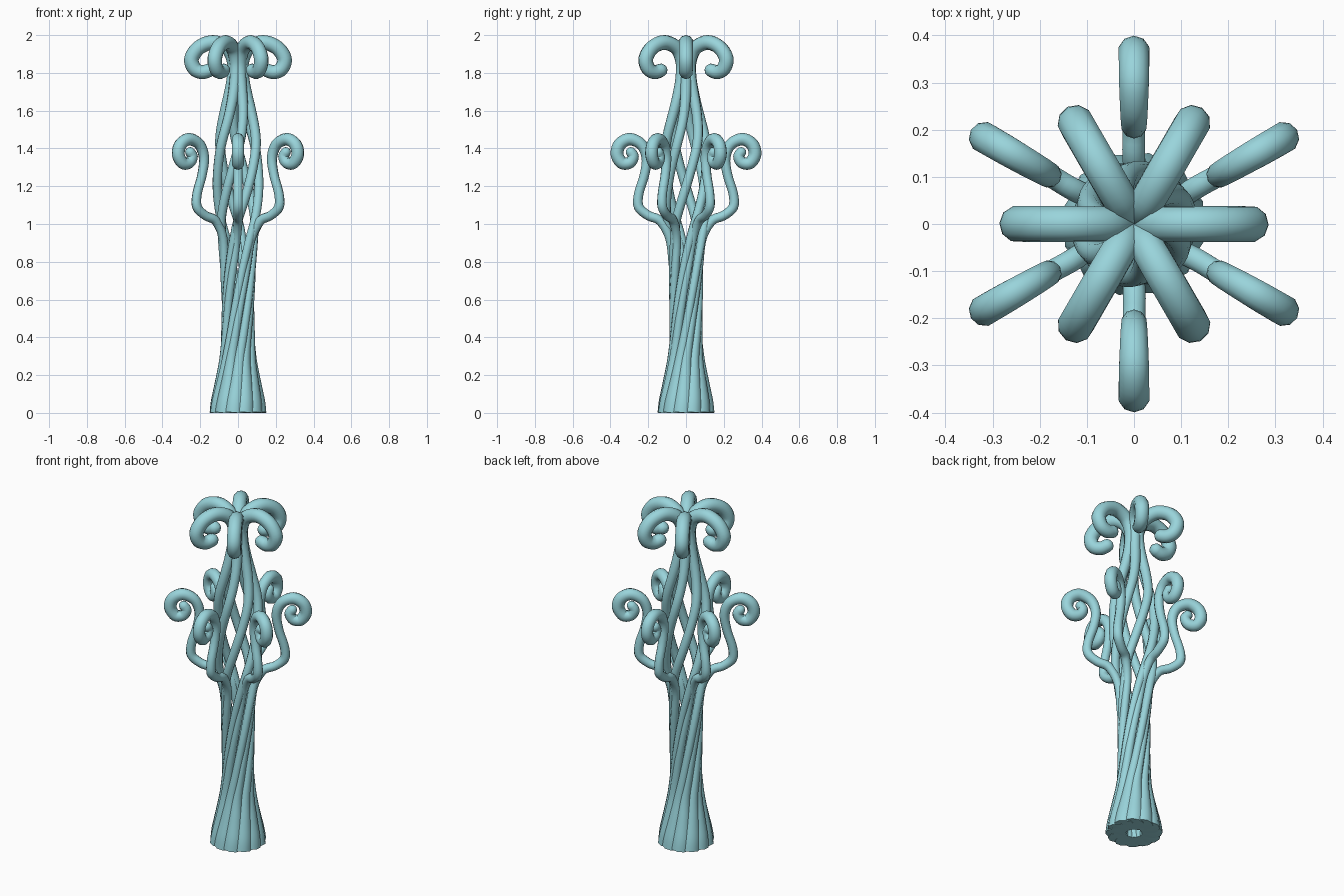
import bpy
from math import radians, cos, sin

if "Cube" in bpy.data.objects:
    bpy.data.objects.remove(bpy.data.objects["Cube"])

mat = bpy.data.materials.new("pale_teal")
mat.diffuse_color = (0.32, 0.66, 0.71, 1)
mat.use_nodes = True
mat.node_tree.nodes["Principled BSDF"].inputs["Base Color"].default_value = mat.diffuse_color


def smooth_path(keys, steps=5):
    """Catmull-Rom interpolation of (angle, radius, height, thickness) keys."""
    k = [keys[0]] + keys + [keys[-1]]
    out = []
    for i in range(1, len(k) - 2):
        for s in range(steps):
            t = s / steps
            out.append([0.5 * (2 * b + (c - a) * t + (2 * a - 5 * b + 4 * c - d) * t * t
                               + (3 * b - a - 3 * c + d) * t ** 3)
                        for a, b, c, d in zip(k[i - 1], k[i], k[i + 1], k[i + 2])])
    return out + [list(keys[-1])]


def round_tip(path):
    """Close the free end of a strand with a dome."""
    (_, r0, z0, _), (a, r1, z1, w) = path[-2], path[-1]
    n = ((r1 - r0) ** 2 + (z1 - z0) ** 2) ** 0.5
    dr, dz = (r1 - r0) / n, (z1 - z0) / n
    for t in (30, 60, 85):
        d = w * 0.9 * sin(radians(t))
        path.append([a, r1 + dr * d, z1 + dz * d, w * cos(radians(t))])
    return path


def strands(name, keys):
    """Six swept strands around the vertical axis, flat on the ground."""
    path = round_tip(smooth_path(keys))
    cu = bpy.data.curves.new(name + "_path", 'CURVE')
    cu.dimensions = '3D'
    cu.bevel_depth = 1.0
    cu.bevel_resolution = 3
    cu.use_fill_caps = True
    for i in range(6):
        sp = cu.splines.new('POLY')
        sp.points.add(len(path) - 1)
        for p, (a, r, z, w) in zip(sp.points, path):
            t = radians(a + 60 * i)
            p.co = (r * cos(t), r * sin(t), z, 1)
            p.radius = w
    tmp = bpy.data.objects.new(name + "_path", cu)
    bpy.context.collection.objects.link(tmp)
    bpy.context.view_layer.update()
    dg = bpy.context.evaluated_depsgraph_get()
    me = bpy.data.meshes.new_from_object(tmp.evaluated_get(dg))
    bpy.data.objects.remove(tmp)
    for v in me.vertices:
        v.co.z = max(v.co.z, 0)
    me.materials.clear()
    me.materials.append(mat)
    ob = bpy.data.objects.new(name, me)
    bpy.context.collection.objects.link(ob)
    bpy.ops.object.select_all(action='DESELECT')
    ob.select_set(True)
    bpy.context.view_layer.objects.active = ob
    bpy.ops.object.shade_smooth_by_angle(angle=radians(50))
    return ob


# twisted stem shared by both sets: flared foot, slim lattice waist
stem = [(-222, .097, 0, .057), (-219, .093, .06, .053), (-213, .082, .16, .042),
        (-203, .069, .29, .030), (-182, .065, .43, .024), (-156, .067, .6, .022),
        (-129, .073, .77, .022), (-105, .086, .92, .023)]

# inner strands: bulging cage, then outward curls at the crown
crown = [(-90, .102, 1.02, .024), (-66, .109, 1.16, .025), (-44, .110, 1.3, .025),
         (-24, .104, 1.44, .026), (-9, .074, 1.58, .027), (-2, .046, 1.69, .029),
         (0, .028, 1.78, .031), (0, .024, 1.86, .035), (0, .055, 1.93, .038),
         (0, .13, 1.961, .039), (0, .205, 1.935, .039), (0, .246, 1.875, .039),
         (0, .23, 1.822, .038), (0, .19, 1.804, .037), (0, .152, 1.814, .036)]
strands("crown_strands", stem + crown)

# outer strands: run paired with the inner ones, then fork into side scrolls
offs = [30, 30, 28, 24, 21, 20, 18, 10]
paired = [(a + o, r, z, w) for (a, r, z, w), o in zip(stem, offs)]
scroll = [(r, z, w) for r, z, w in (
    (.135, 1.015, .025), (.2, 1.045, .025), (.25, 1.09, .026), (.25, 1.16, .025),
    (.22, 1.26, .025), (.208, 1.35, .027), (.235, 1.42, .030), (.297, 1.449, .033),
    (.35, 1.422, .034), (.365, 1.368, .034), (.338, 1.323, .033), (.297, 1.325, .031),
    (.279, 1.357, .029), (.293, 1.382, .027))]
strands("side_scroll_strands", paired + [(-90, r, z, w) for r, z, w in scroll])
